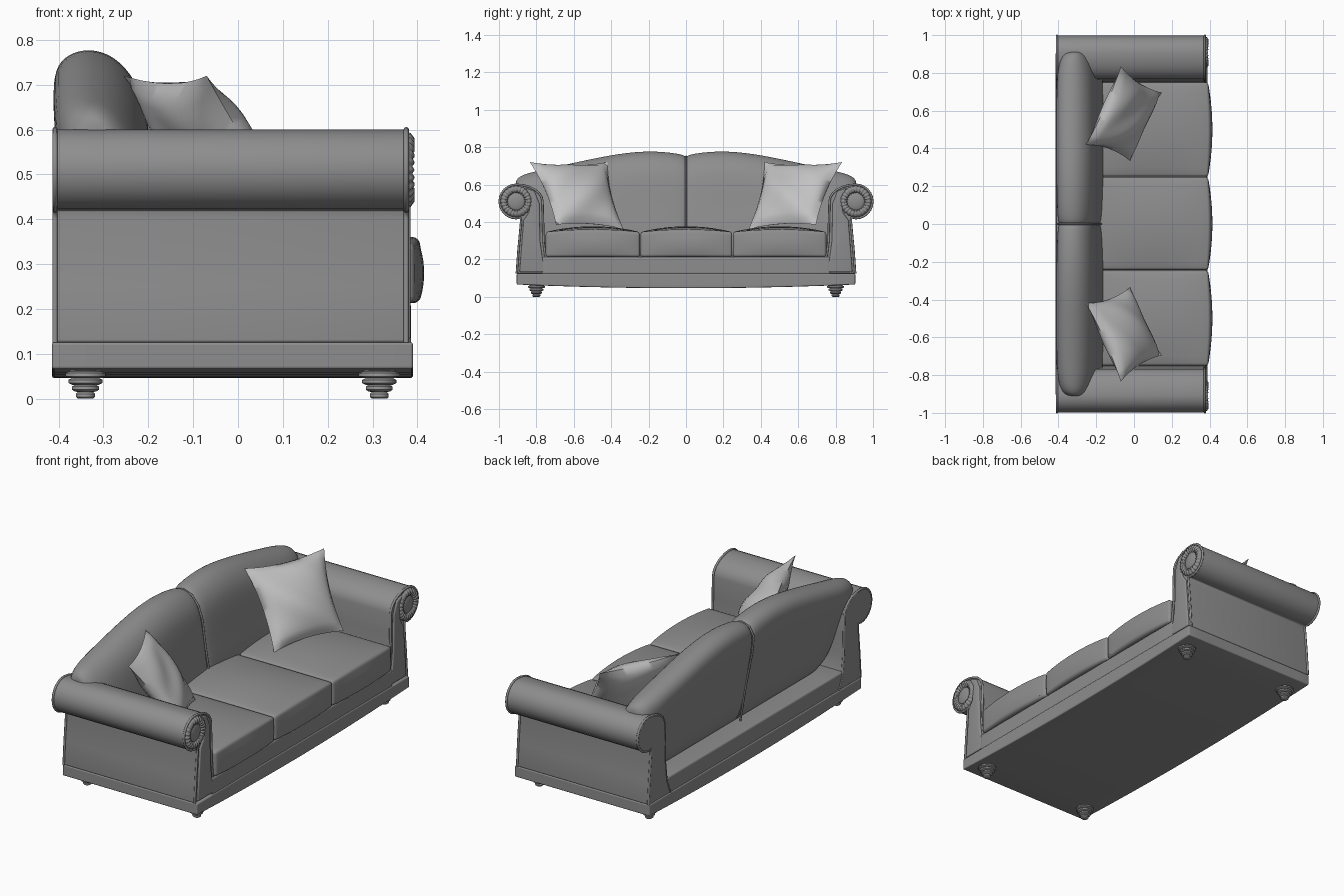
import bpy, bmesh
from math import sin, cos, pi, radians
from mathutils import Vector

if "Cube" in bpy.data.objects:
    bpy.data.objects.remove(bpy.data.objects["Cube"])


def material(name, value):
    m = bpy.data.materials.new(name)
    m.use_nodes = True
    col = (value, value, value, 1)
    m.diffuse_color = col
    node = next(n for n in m.node_tree.nodes if n.type == 'BSDF_PRINCIPLED')
    node.inputs["Base Color"].default_value = col
    node.inputs["Roughness"].default_value = 0.7
    return m


FABRIC = material("grey upholstery", 0.27)
PILLOW = material("light grey pillow fabric", 0.54)
FOOT = material("foot grey", 0.33)


def finish(name, bm, mat, bevel=0, subsurf=0, angle=45):
    """Turn a bmesh into a shaded object, with optional rounding."""
    bmesh.ops.remove_doubles(bm, verts=bm.verts, dist=0.0002)
    bmesh.ops.recalc_face_normals(bm, faces=bm.faces)
    me = bpy.data.meshes.new(name)
    bm.to_mesh(me)
    bm.free()
    me.materials.append(mat)
    ob = bpy.data.objects.new(name, me)
    bpy.context.collection.objects.link(ob)
    bpy.ops.object.select_all(action='DESELECT')
    ob.select_set(True)
    bpy.context.view_layer.objects.active = ob
    if bevel:
        mod = ob.modifiers.new("round", 'BEVEL')
        mod.width, mod.segments = bevel, 4
        mod.limit_method, mod.angle_limit = 'ANGLE', radians(40)
        bpy.ops.object.modifier_apply(modifier=mod.name)
    if subsurf:
        mod = ob.modifiers.new("smooth", 'SUBSURF')
        mod.levels = subsurf
        bpy.ops.object.modifier_apply(modifier=mod.name)
    bpy.ops.object.shade_smooth_by_angle(angle=radians(angle))
    return ob


def loft(rings, caps=True, loop=False):
    """Skin a list of closed rings of points."""
    bm = bmesh.new()
    vs = [[bm.verts.new(p) for p in r] for r in rings]
    pairs = list(zip(vs, vs[1:])) + ([(vs[-1], vs[0])] if loop else [])
    for a, b in pairs:
        for i in range(len(a)):
            j = (i + 1) % len(a)
            bm.faces.new((a[i], a[j], b[j], b[i]))
    if caps:
        bm.faces.new(vs[0])
        bm.faces.new(vs[-1])
    return bm


def soft_box(name, lo, hi, bevel, top=0, front=0, bottom=0):
    """Rounded box whose top, +x front and bottom can bulge."""
    lo, hi = Vector(lo), Vector(hi)
    mid, half = (lo + hi) / 2, (hi - lo) / 2
    bm = bmesh.new()
    bmesh.ops.create_cube(bm, size=2)
    bmesh.ops.subdivide_edges(bm, edges=bm.edges[:], cuts=9, use_grid_fill=True)
    for v in bm.verts:
        x, y, z = v.co
        p = Vector((mid.x + x * half.x, mid.y + y * half.y, mid.z + z * half.z))
        if z > 0.99:
            p.z += top * (1 - y * y) * (1 - 0.6 * x * x)
        if z < -0.99:
            p.z -= bottom * (1 - y * y)
        if x > 0:
            p.x += front * x * (1 - y * y) * (1 - 0.5 * z * z)
        v.co = p
    return finish(name, bm, FABRIC, bevel)


def piping(name, pts, radius=0.006):
    cu = bpy.data.curves.new(name, 'CURVE')
    cu.dimensions = '3D'
    cu.bevel_depth, cu.bevel_resolution = radius, 2
    sp = cu.splines.new('POLY')
    sp.points.add(len(pts) - 1)
    for p, co in zip(sp.points, pts):
        p.co = (*co, 1)
    cu.materials.append(FABRIC)
    bpy.context.collection.objects.link(bpy.data.objects.new(name, cu))


# Plinth and seat deck
soft_box("plinth", (-0.415, -0.905, 0.066), (0.39, 0.905, 0.126), 0.024, bottom=0.02)
soft_box("seat_deck", (-0.41, -0.77, 0.12), (0.386, 0.77, 0.213), 0.014)

# Three seat cushions
for name, y0, y1 in (("near", -0.75, -0.247), ("middle", -0.243, 0.247), ("far", 0.251, 0.75)):
    soft_box("seat_cushion_" + name, (-0.22, y0, 0.213), (0.392, y1, 0.347), 0.03,
             top=0.03, front=0.023)

# Arm outline in (y, z): outer side, rolled top, inner side
roll = [radians(a) for a in range(-105, 181, 15)]
ARM = [(0.905, 0.125), (0.896, 0.25), (0.882, 0.4)]
ARM += [(0.907 + (0.09 if cos(a) > 0 or sin(a) < 0 else 0.14) * cos(a), 0.51 + 0.09 * sin(a)) for a in roll]
ARM += [(0.764, 0.4), (0.762, 0.3), (0.75, 0.2), (0.72, 0.125)]
PANEL = [(0.89, 0.132), (0.868, 0.41), (0.84, 0.45), (0.83, 0.53), (0.86, 0.582), (0.81, 0.565),
         (0.784, 0.5), (0.78, 0.3), (0.768, 0.21), (0.74, 0.132)]

# Half of the back: y, top height, thickness factor, lowest point
BACK = [(0.001, 0.752, 0.88, 0.18), (0.004, 0.757, 0.91, 0.18), (0.03, 0.77, 0.98, 0.18),
        (0.17, 0.787, 1.02, 0.18), (0.35, 0.775, 1.04, 0.18), (0.6, 0.722, 1.04, 0.18),
        (0.77, 0.684, 1.0, 0.18), (0.8, 0.677, 0.97, 0.46), (0.87, 0.66, 0.86, 0.48),
        (0.905, 0.637, 0.65, 0.5), (0.913, 0.61, 0.4, 0.52)]


def back_section(s, y, h, w, low):
    pts = [(-0.32, 0.18), (-0.36, 0.4), (-0.403, h - 0.15), (-0.412, h - 0.06), (-0.385, h - 0.015),
           (-0.33, h), (-0.275, h - 0.018), (-0.23, h - 0.07), (-0.205, h - 0.14),
           (-0.185, 0.47), (-0.165, 0.36), (-0.16, 0.18)]
    return [(-0.3 + (x + 0.3) * w, s * y, max(z, low)) for x, z in pts]


def pillow(name, s):
    """Square scatter pillow stretched between four corners."""
    a, b, c, d = [Vector((x, s * y, z)) for x, y, z in
                  ((-0.07, 0.835, 0.72), (-0.255, 0.42, 0.72), (0.145, 0.695, 0.385), (-0.02, 0.335, 0.362))]
    normal = (b - a).cross(c - a).normalized()
    n = 18
    bm = bmesh.new()
    for side in (1, -1):
        grid = []
        for i in range(n + 1):
            row = []
            for j in range(n + 1):
                u, v = 2 * i / n - 1, 2 * j / n - 1
                t = 0.075 * ((1 - u * u) * (1 - v * v)) ** 0.55 * (1 + 0.1 * sin(4 * u + 5 * v))
                pu = (u * (1 - 0.1 * (1 - v * v)) + 1) / 2
                pv = (v * (1 - 0.1 * (1 - u * u)) + 1) / 2
                p = a.lerp(b, pu).lerp(c.lerp(d, pu), pv)
                row.append(bm.verts.new(p + normal * t * side))
            grid.append(row)
        for i in range(n):
            for j in range(n):
                bm.faces.new((grid[i][j], grid[i + 1][j], grid[i + 1][j + 1], grid[i][j + 1]))
    finish(name, bm, PILLOW, angle=70)


def foot(name, cx, cy):
    """Turned foot made of stepped rings."""
    rings = []
    for z, r in ((0, 0.021), (0.016, 0.03), (0.031, 0.038), (0.046, 0.046)):
        for dz, k in ((0, 0.8), (0.004, 1), (0.011, 1), (0.015, 0.8)):
            rings.append([(cx + r * k * cos(i * pi / 12), cy + r * k * sin(i * pi / 12), z + dz)
                          for i in range(24)])
    # Neck reaching up into the plinth
    rings.append([(x, y, 0.08) for x, y, z in rings[-1]])
    finish(name, loft(rings), FOOT)


for s, end in ((1, "far"), (-1, "near")):
    # Rolled arm with edge piping at both ends
    finish("arm_" + end, loft([[(x, s * y, z) for y, z in ARM] for x in (-0.413, 0.376)]), FABRIC, 0.007)
    for x, side in ((0.375, "front"), (-0.408, "rear")):
        piping(f"arm_piping_{side}_{end}", [(x, s * y, z) for y, z in ARM])
    finish("arm_panel_" + end, loft([[(x, s * y, z) for y, z in PANEL] for x in (0.36, 0.385)]), FABRIC, 0.007)

    # Gathered scroll rosette
    rings = []
    for i in range(120):
        a = i * pi / 60
        r = 0.02 * (1 + 0.12 * cos(24 * a))
        rings.append([(0.372 + r * sin(t * pi / 5), s * (0.908 + (0.064 + r * cos(t * pi / 5)) * cos(a)),
                       0.51 + (0.064 + r * cos(t * pi / 5)) * sin(a)) for t in range(10)])
    finish("scroll_gather_" + end, loft(rings, caps=False, loop=True), FABRIC, angle=60)
    bm = bmesh.new()
    bmesh.ops.create_uvsphere(bm, u_segments=24, v_segments=12, radius=1)
    for v in bm.verts:
        v.co = (0.374 + 0.014 * v.co.x, s * 0.908 + 0.05 * v.co.y, 0.51 + 0.05 * v.co.z)
    finish("scroll_button_" + end, bm, FABRIC)

    # Camel back half, pillow and feet
    finish("back_" + end, loft([back_section(s, *row) for row in BACK]), FABRIC, subsurf=2)
    pillow("pillow_" + end, s)
    for x, side in ((0.315, "front"), (-0.34, "rear")):
        foot(f"foot_{side}_{end}", x, s * 0.8)

# Welt down the middle of the back
seam = [p for p in back_section(1, 0, 0.75, 0.93, 0.18)]
piping("back_seam_piping", seam, 0.005)
